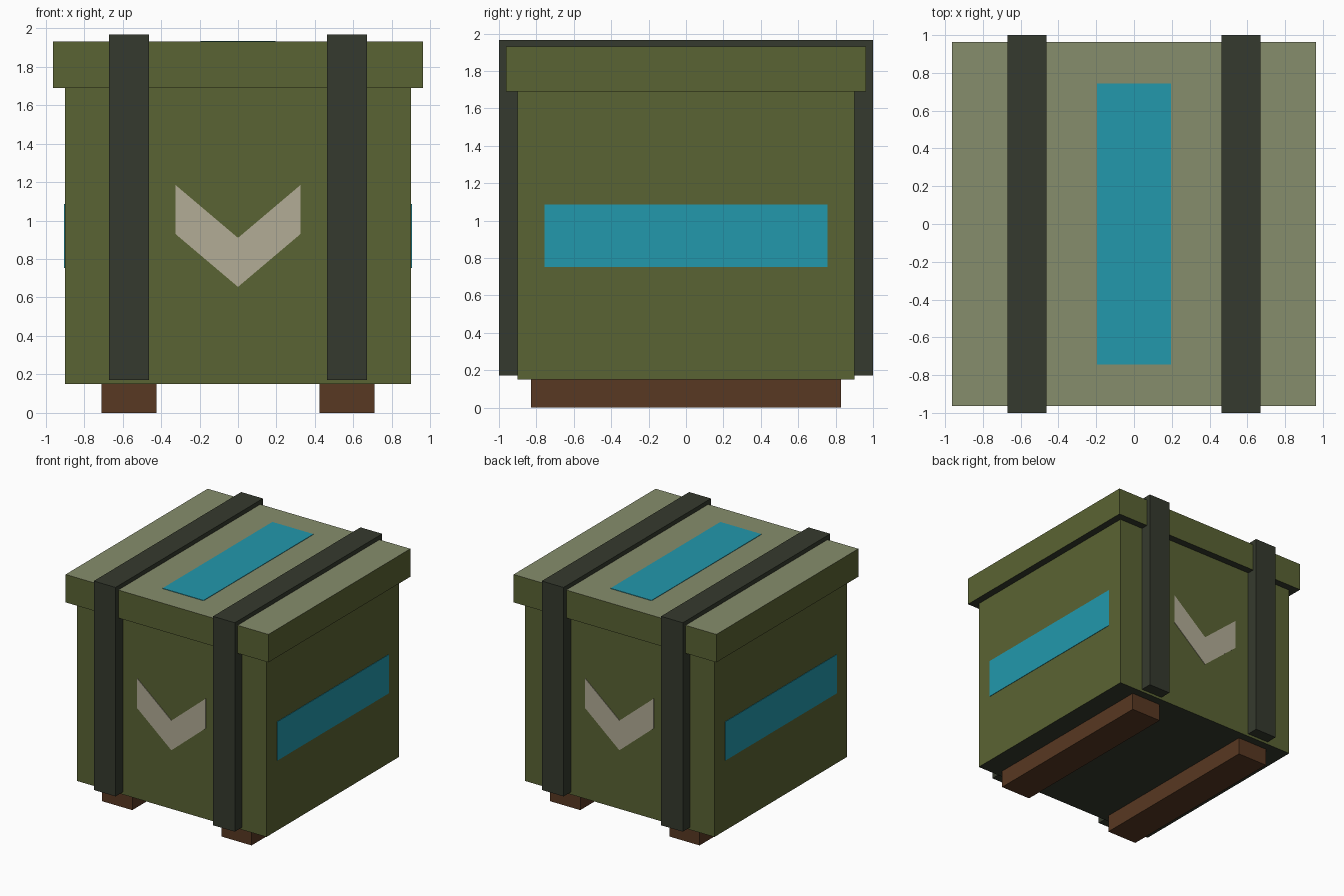
import bpy
import bmesh

if "Cube" in bpy.data.objects:
    bpy.data.objects.remove(bpy.data.objects["Cube"])


def material(name, rgb):
    """Flat colour given as sRGB 0-255, stored linear."""
    m = bpy.data.materials.new(name)
    lin = [((c / 255 + 0.055) / 1.055) ** 2.4 for c in rgb]
    m.diffuse_color = (*lin, 1)
    m.use_nodes = True
    m.node_tree.nodes["Principled BSDF"].inputs["Base Color"].default_value = m.diffuse_color
    return m


GREEN = material("olive green", (90, 99, 51))
PALE = material("pale olive", (134, 141, 108))
DARK = material("dark strap", (53, 58, 46))
BROWN = material("wood brown", (88, 56, 34))
BLUE = material("teal blue", (34, 152, 172))
CREAM = material("cream", (178, 172, 150))


def prism(name, outline, axis, lo, hi, mats):
    """Extrude a 2D outline along an axis; materials are side, top, bottom."""
    def place(a, b, d):
        return {"x": (d, a, b), "y": (a, d, b), "z": (a, b, d)}[axis]

    bm = bmesh.new()
    face = bm.faces.new([bm.verts.new(place(a, b, lo)) for a, b in outline])
    ext = bmesh.ops.extrude_face_region(bm, geom=[face])
    new = [v for v in ext["geom"] if isinstance(v, bmesh.types.BMVert)]
    shift = place(0, 0, hi - lo)
    bmesh.ops.translate(bm, verts=new, vec=shift)
    bmesh.ops.recalc_face_normals(bm, faces=bm.faces)
    if len(mats) == 3:
        for f in bm.faces:
            f.material_index = 1 if f.normal.z > 0.9 else 2 if f.normal.z < -0.9 else 0
    mesh = bpy.data.meshes.new(name)
    bm.to_mesh(mesh)
    bm.free()
    for m in mats:
        mesh.materials.append(m)
    ob = bpy.data.objects.new(name, mesh)
    bpy.context.collection.objects.link(ob)
    return ob


def rect(a0, a1, b0, b1):
    return [(a0, b0), (a1, b0), (a1, b1), (a0, b1)]


BODY, LID = 0.90, 0.963
T = 0.004  # thickness of painted plates

# Crate body and overhanging lid, with dark undersides
prism("crate_body", rect(-BODY, BODY, -BODY, BODY), "z", 0.15, 1.70, [GREEN, GREEN, DARK])
prism("lid", rect(-LID, LID, -LID, LID), "z", 1.69, 1.93, [GREEN, PALE, DARK])

# Straps wrapping front, top and back (profile in y, z)
strap = [(-1, 0.172), (-0.895, 0.172), (-0.895, 1.90), (0.895, 1.90),
         (0.895, 0.172), (1, 0.172), (1, 1.966), (-1, 1.966)]
for side, label in ((-1, "left"), (1, "right")):
    x0, x1 = sorted((side * 0.463, side * 0.67))
    prism(f"{label}_strap", strap, "x", x0, x1, [DARK])
    # Wooden runners below the crate
    x0, x1 = sorted((side * 0.423, side * 0.71))
    prism(f"{label}_runner", rect(x0, x1, -0.83, 0.83), "z", 0, 0.15, [BROWN])
    # Painted band on each side wall
    d0, d1 = sorted((side * (BODY - T), side * (BODY + T)))
    prism(f"{label}_side_band", rect(-0.757, 0.757, 0.752, 1.085), "x", d0, d1, [BLUE])

# Painted chevrons on front and back
chevron = [(-0.325, 1.185), (-0.325, 0.93), (0, 0.655),
           (0.325, 0.93), (0.325, 1.185), (0, 0.91)]
for side, label in ((-1, "front"), (1, "back")):
    d0, d1 = sorted((side * (BODY - T), side * (BODY + T)))
    prism(f"{label}_chevron", chevron, "y", d0, d1, [CREAM])

# Painted panel on the lid
prism("lid_panel", rect(-0.195, 0.195, -0.745, 0.745), "z", 1.93 - T, 1.93 + T, [BLUE])
